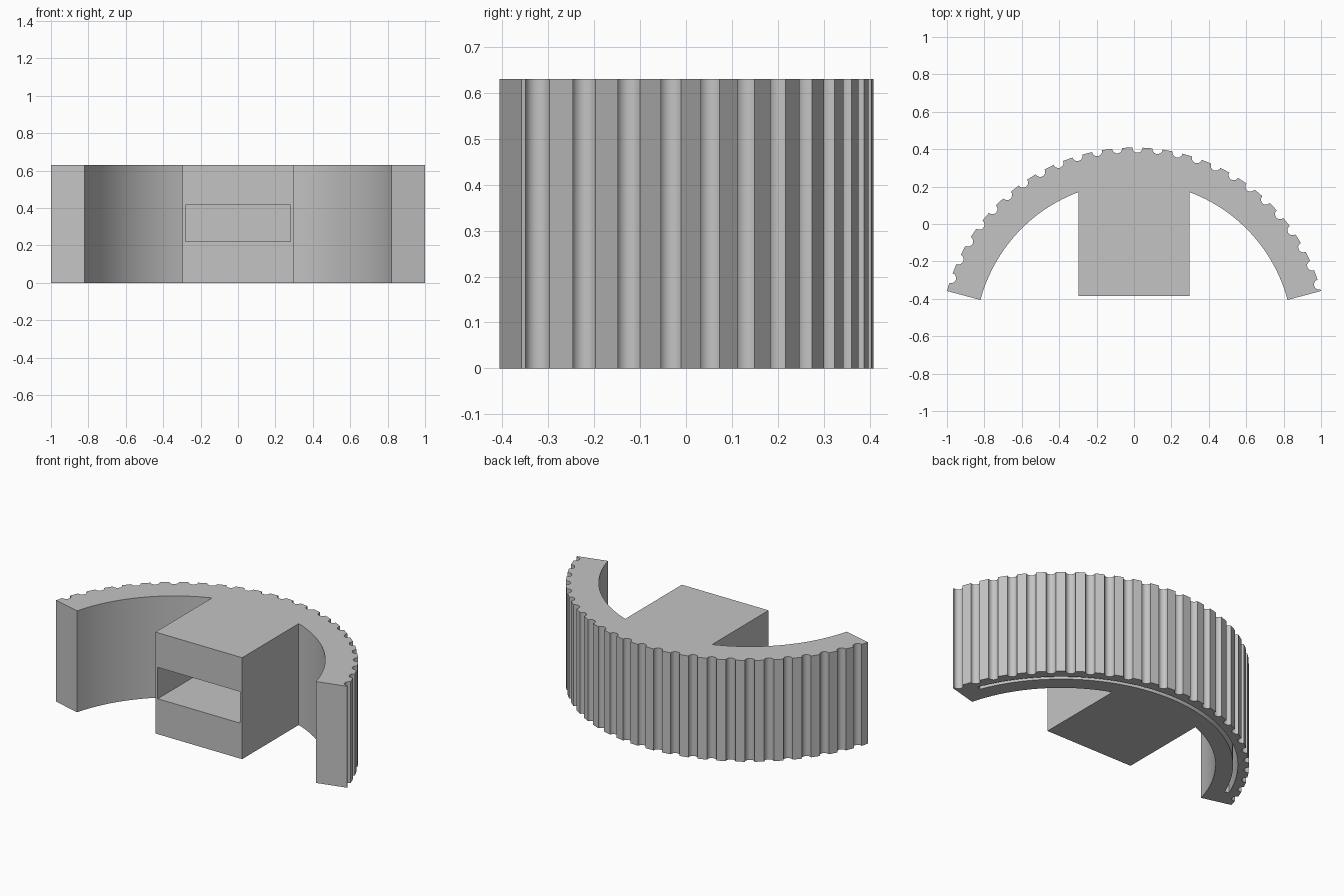
import bpy, bmesh
from math import sin, cos, acos, radians, degrees, pi
from mathutils import Vector

old = bpy.data.objects.get("Cube")
if old:
    bpy.data.objects.remove(old, do_unlink=True)

HEIGHT = 0.63
CENTRE = Vector((0, -0.626))       # centre of the curved band
OUTER, INNER = 1.035, 0.85
START, END = 15, 165               # band ends, in degrees
BLOCK_HALF, BLOCK_FRONT = 0.298, -0.385

grey = bpy.data.materials.new("light grey")
grey.use_nodes = True
grey.diffuse_color = (0.55, 0.55, 0.55, 1)
grey.node_tree.nodes["Principled BSDF"].inputs["Base Color"].default_value = grey.diffuse_color


def polar(radius, angle, centre=CENTRE):
    a = radians(angle)
    return centre + radius * Vector((cos(a), sin(a)))


def arc(radius, a, b, steps):
    return [polar(radius, a + (b - a) * i / steps) for i in range(steps + 1)]


def extrude(name, outline, z0, z1):
    """Extrude a closed flat outline into a solid."""
    bm = bmesh.new()
    face = bm.faces.new([bm.verts.new((p.x, p.y, z0)) for p in outline])
    top = bmesh.ops.extrude_face_region(bm, geom=[face])["geom"]
    bmesh.ops.translate(bm, vec=(0, 0, z1 - z0),
                        verts=[v for v in top if isinstance(v, bmesh.types.BMVert)])
    bmesh.ops.recalc_face_normals(bm, faces=bm.faces)
    mesh = bpy.data.meshes.new(name)
    bm.to_mesh(mesh)
    bm.free()
    mesh.materials.append(grey)
    obj = bpy.data.objects.new(name, mesh)
    bpy.context.collection.objects.link(obj)
    return obj


# Outer edge: flat teeth separated by half-round flutes
outline = [polar(OUTER, START)]
HALF_FLUTE = 1.5
flute_radius = OUTER * sin(radians(HALF_FLUTE))
for k in range(25):
    angle = 17 + 6 * k
    middle = polar(OUTER * cos(radians(HALF_FLUTE)), angle)
    outline += [polar(flute_radius, angle - 90 - 180 * i / 10, middle) for i in range(11)]
outline.append(polar(OUTER, END))

# Inner edge, interrupted by the square block
meet = degrees(acos(BLOCK_HALF / INNER))
outline += arc(INNER, END, 180 - meet, 24)
outline += [Vector((-BLOCK_HALF, BLOCK_FRONT)), Vector((BLOCK_HALF, BLOCK_FRONT))]
outline += arc(INNER, meet, START, 24)
body = extrude("fluted_band_and_block", outline, 0, HEIGHT)

# Pocket in the block front
pocket = extrude("pocket_cutter", [Vector(p) for p in
                 ((-0.282, -0.6), (0.282, -0.6), (0.282, 0.12), (-0.282, 0.12))], 0.22, 0.415)

# Narrow curved groove in the underside
groove = extrude("groove_cutter", arc(0.973, 22, 158, 60) + arc(0.947, 158, 22, 60), -0.1, 0.3)

bpy.context.view_layer.objects.active = body
body.select_set(True)
for cutter in (pocket, groove):
    cutter.hide_render = True
    mod = body.modifiers.new("cut", "BOOLEAN")
    mod.operation = "DIFFERENCE"
    mod.solver = "EXACT"
    mod.object = cutter
    bpy.ops.object.modifier_apply(modifier=mod.name)
    bpy.data.objects.remove(cutter, do_unlink=True)

bpy.ops.object.shade_smooth_by_angle(angle=radians(30))
